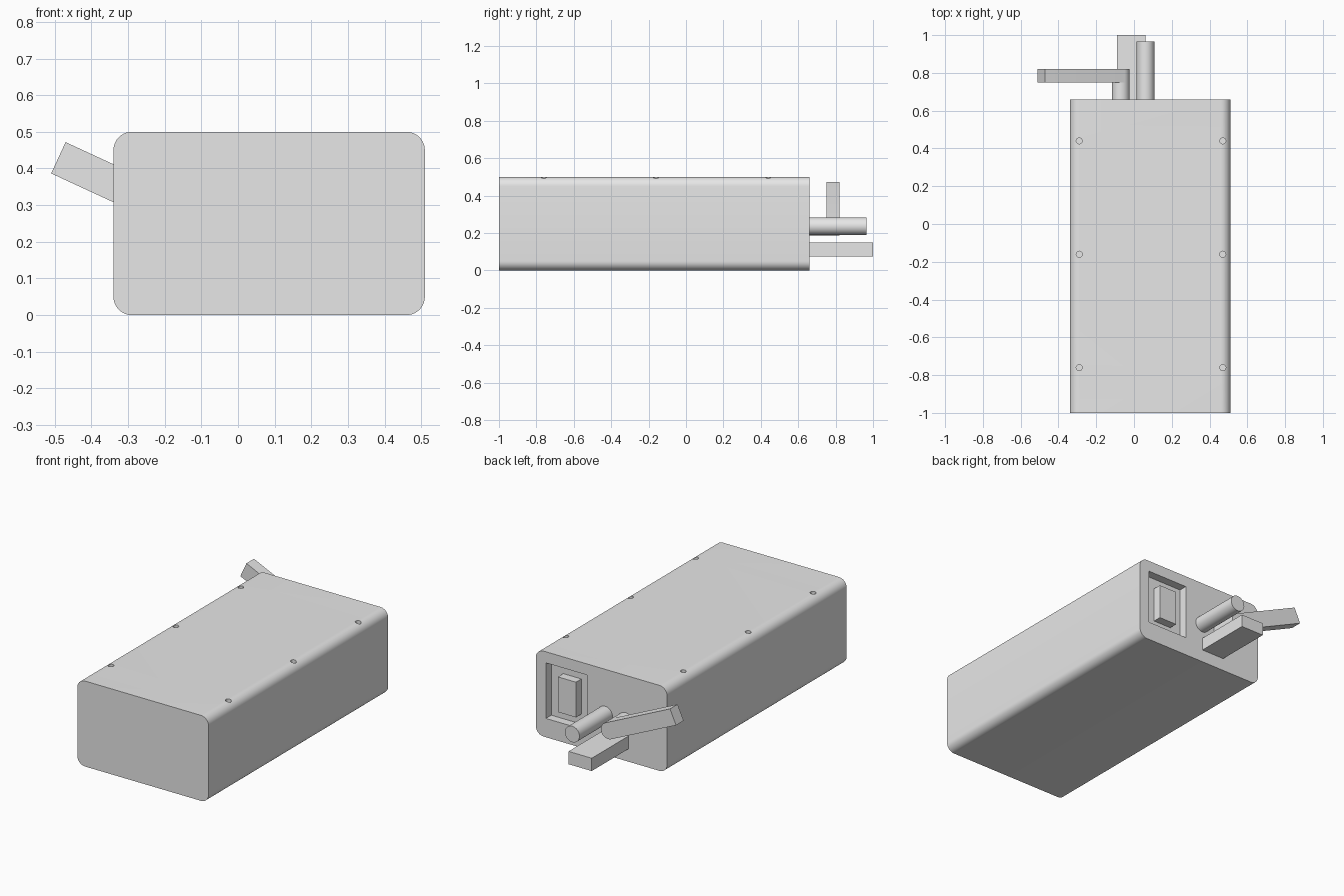
import bpy
import bmesh
import math
from mathutils import Matrix, Vector

cube = bpy.data.objects.get("Cube")
if cube:
    bpy.data.objects.remove(cube, do_unlink=True)

# Single grey finish
GREY = (0.8, 0.8, 0.8, 1)
grey = bpy.data.materials.new("plain grey")
grey.use_nodes = True
grey.diffuse_color = GREY
grey.node_tree.nodes["Principled BSDF"].inputs["Base Color"].default_value = GREY

BACK = 0.66


def finish(name, bm):
    bmesh.ops.recalc_face_normals(bm, faces=bm.faces)
    mesh = bpy.data.meshes.new(name)
    bm.to_mesh(mesh)
    bm.free()
    mesh.materials.append(grey)
    obj = bpy.data.objects.new(name, mesh)
    bpy.context.collection.objects.link(obj)
    return obj


def box(name, low, high):
    low, high = Vector(low), Vector(high)
    bm = bmesh.new()
    place = Matrix.Translation((low + high) / 2) @ Matrix.Diagonal((*(high - low), 1))
    bmesh.ops.create_cube(bm, size=1, matrix=place)
    return finish(name, bm)


def extrude_y(name, outline, y0, y1):
    """Extrude an (x, z) outline along y."""
    bm = bmesh.new()
    face = bm.faces.new([bm.verts.new((x, y0, z)) for x, z in outline])
    new = bmesh.ops.extrude_face_region(bm, geom=[face])["geom"]
    moved = [v for v in new if isinstance(v, bmesh.types.BMVert)]
    bmesh.ops.translate(bm, verts=moved, vec=(0, y1 - y0, 0))
    return finish(name, bm)


def arc(cx, cz, r, start, end, steps):
    angles = [math.radians(start + (end - start) * i / steps) for i in range(steps + 1)]
    return [(cx + r * math.cos(a), cz + r * math.sin(a)) for a in angles]


def smooth(obj):
    bpy.ops.object.select_all(action="DESELECT")
    obj.select_set(True)
    bpy.context.view_layer.objects.active = obj
    bpy.ops.object.shade_smooth_by_angle(angle=math.radians(30))


def cut(target, cutter):
    mod = target.modifiers.new(cutter.name, "BOOLEAN")
    mod.operation = "DIFFERENCE"
    mod.solver = "EXACT"
    mod.object = cutter
    bpy.context.view_layer.objects.active = target
    bpy.ops.object.modifier_apply(modifier=mod.name)
    bpy.data.objects.remove(cutter, do_unlink=True)


# Housing with rounded long edges
left, right, top, r = -0.34, 0.51, 0.5, 0.05
outline = (arc(right - r, top - r, r, 0, 90, 10) + arc(left + r, top - r, r, 90, 180, 10)
           + arc(left + r, r, r, 180, 270, 10) + arc(right - r, r, r, 270, 360, 10))
housing = extrude_y("housing", outline, -1, BACK)

# Socket recess in the back, and shallow screw holes in the top
cut(housing, box("socket_cutter", (0.18, BACK - 0.05, 0.11), (0.445, BACK + 0.1, 0.435)))
for x in (-0.29, 0.47):
    for y in (-0.76, -0.16, 0.44):
        bm = bmesh.new()
        bmesh.ops.create_cone(bm, cap_ends=True, segments=24, radius1=0.016, radius2=0.016,
                              depth=0.06, matrix=Matrix.Translation((x, y, top + 0.01)))
        cut(housing, finish("screw_cutter", bm))
smooth(housing)

# Socket core standing in the recess
box("socket_core", (0.25, BACK - 0.05, 0.168), (0.367, BACK, 0.374))

# Round pin and flat bar
smooth(extrude_y("round_pin", arc(0.061, 0.237, 0.047, 0, 348.75, 31), BACK, 0.965))
box("flat_bar", (-0.09, BACK, 0.075), (0.06, 1, 0.15))

# Lever on its shaft, round at the pivot and square at the tip
px, pz, w = -0.07, 0.235, 0.047
smooth(extrude_y("lever_shaft", arc(px, pz, w, 0, 348.75, 31), BACK, 0.75))
tilt = 155.2
a = math.radians(tilt)
reach = Vector((math.cos(a), math.sin(a))) * 0.463
tip = [(x + reach.x, z + reach.y) for x, z in arc(px, pz, w, tilt + 90, tilt - 90, 1)]
smooth(extrude_y("lever", arc(px, pz, w, tilt + 90, tilt + 270, 16) + tip[::-1], 0.75, 0.82))
